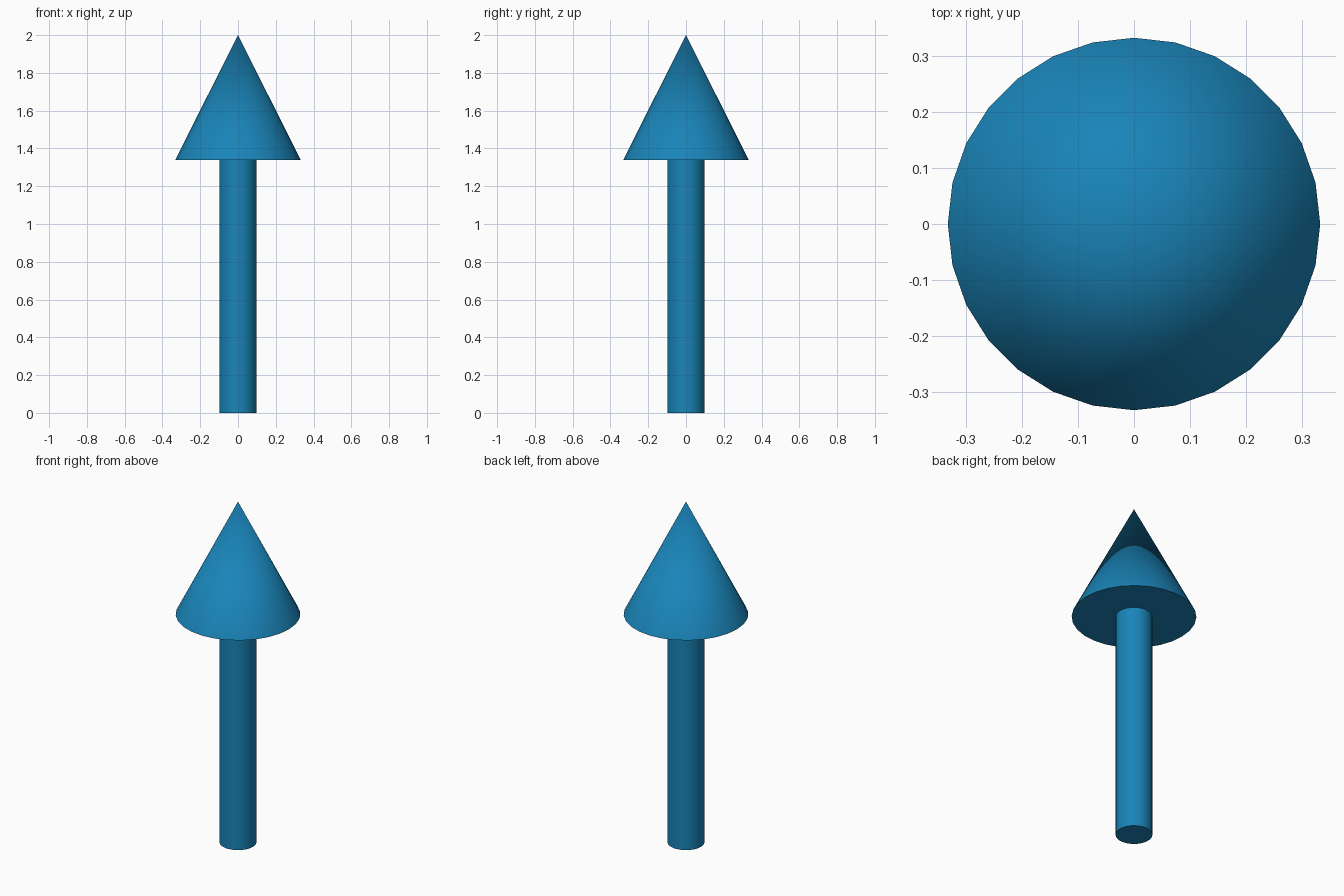
import bpy
import math

if "Cube" in bpy.data.objects:
    bpy.data.objects.remove(bpy.data.objects["Cube"])

SIDES = 28
HEAD_Z = 1.34

blue = bpy.data.materials.new("blue")
blue.diffuse_color = (0.01, 0.23, 0.48, 1.0)
blue.use_nodes = True
blue.node_tree.nodes["Principled BSDF"].inputs["Base Color"].default_value = blue.diffuse_color


def finish(name):
    obj = bpy.context.object
    obj.name = name
    obj.data.materials.append(blue)
    bpy.ops.object.shade_smooth_by_angle(angle=math.radians(30))


# Round shaft standing on the ground
bpy.ops.mesh.primitive_cylinder_add(vertices=SIDES, radius=0.098, depth=HEAD_Z,
                                    location=(0, 0, HEAD_Z / 2))
finish("arrow_shaft")

# Pointed head with a flat underside
bpy.ops.mesh.primitive_cone_add(vertices=SIDES, radius1=0.332, radius2=0, depth=2 - HEAD_Z,
                                location=(0, 0, (2 + HEAD_Z) / 2))
finish("arrow_head")
